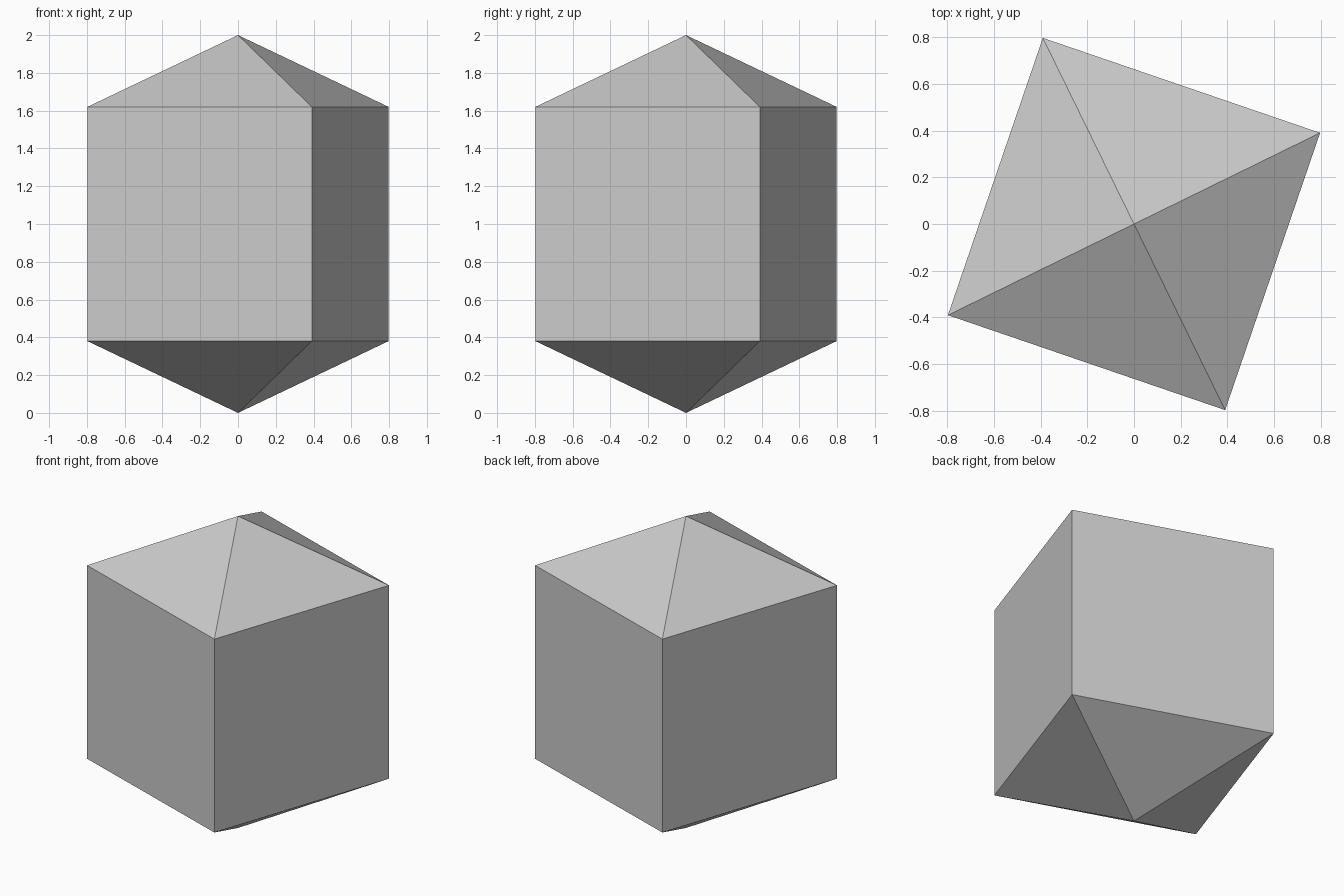
import bpy, bmesh
from math import radians, cos, sin

cube = bpy.data.objects.get("Cube")
if cube:
    bpy.data.objects.remove(cube, do_unlink=True)

SIDES = 4
RADIUS = 0.888
TURN = radians(26.1)
LOW, HIGH, TOP = 0.38, 1.62, 2.0

# Single flat grey
grey = bpy.data.materials.new("light grey")
grey.use_nodes = True
colour = (0.6, 0.6, 0.6, 1)
grey.diffuse_color = colour
grey.node_tree.nodes["Principled BSDF"].inputs["Base Color"].default_value = colour

bm = bmesh.new()


def ring(z):
    angles = [TURN + radians(360 / SIDES) * i for i in range(SIDES)]
    return [bm.verts.new((RADIUS * cos(a), RADIUS * sin(a), z)) for a in angles]


# Square prism closed by a shallow pyramid at each end
lower, upper = ring(LOW), ring(HIGH)
base_tip = bm.verts.new((0, 0, 0))
top_tip = bm.verts.new((0, 0, TOP))
for i in range(SIDES):
    j = (i + 1) % SIDES
    bm.faces.new((lower[i], lower[j], upper[j], upper[i]))
    bm.faces.new((upper[i], upper[j], top_tip))
    bm.faces.new((lower[j], lower[i], base_tip))
bmesh.ops.recalc_face_normals(bm, faces=bm.faces)

mesh = bpy.data.meshes.new("pointed_prism")
bm.to_mesh(mesh)
bm.free()
mesh.materials.append(grey)
prism = bpy.data.objects.new("pointed_prism", mesh)
bpy.context.collection.objects.link(prism)
